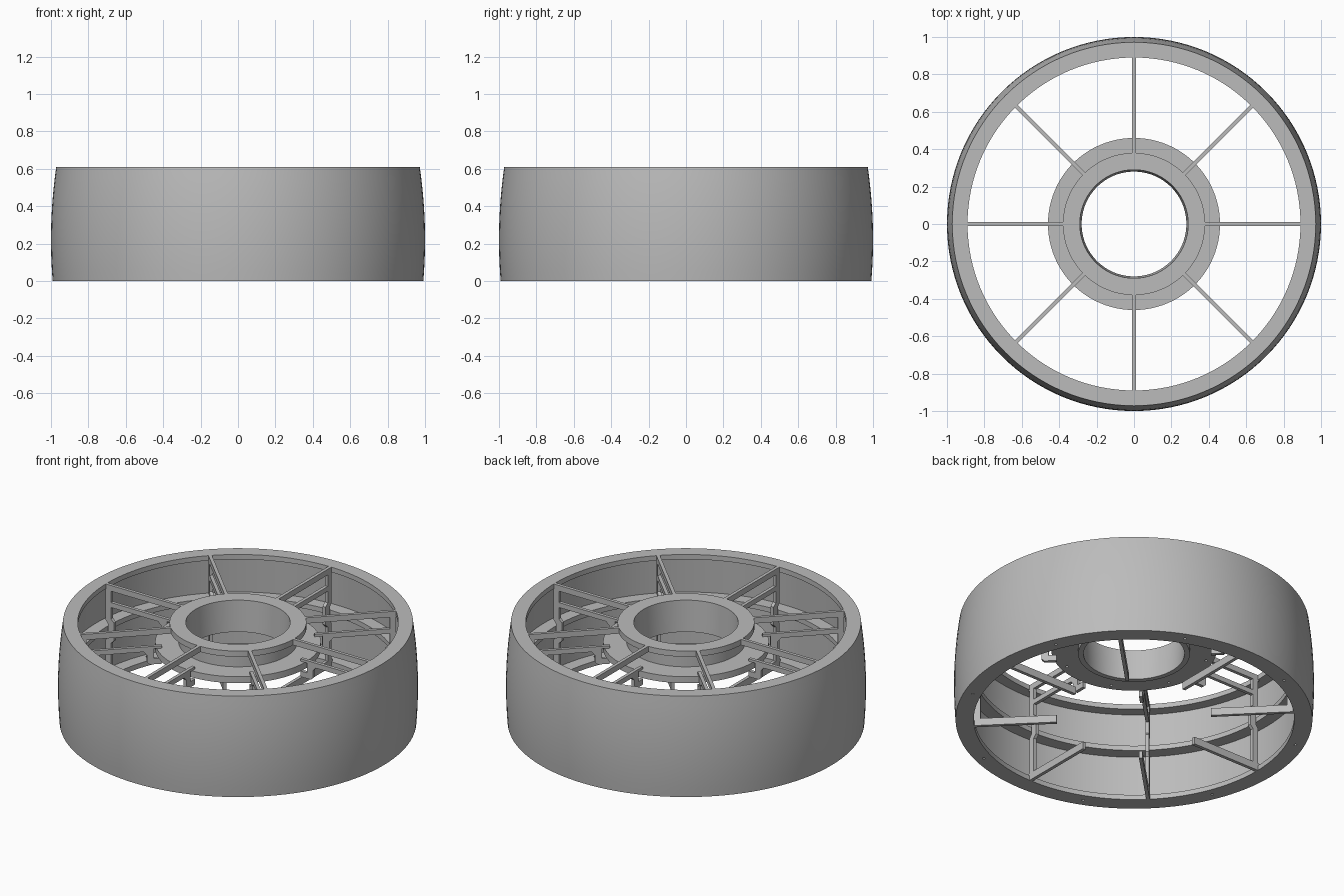
import bpy
import math
from mathutils import Matrix

cube = bpy.data.objects.get("Cube")
if cube:
    bpy.data.objects.remove(cube, do_unlink=True)

grey = bpy.data.materials.new("machined_grey")
grey.use_nodes = True
GREY = (0.5, 0.5, 0.5, 1)
grey.diffuse_color = GREY
grey.node_tree.nodes["Principled BSDF"].inputs["Base Color"].default_value = GREY
H = 0.61


def add_object(name, verts, faces):
    mesh = bpy.data.meshes.new(name)
    mesh.from_pydata(verts, [], faces)
    mesh.materials.append(grey)
    obj = bpy.data.objects.new(name, mesh)
    bpy.context.collection.objects.link(obj)
    return obj


def lathe(name, profile, steps=128):
    """Revolve a closed, counter-clockwise (radius, z) profile about z."""
    n = len(profile)
    verts = [(r * math.cos(a), r * math.sin(a), z)
             for a in (math.tau * i / steps for i in range(steps))
             for r, z in profile]
    faces = []
    for i in range(steps):
        j = (i + 1) % steps
        for k in range(n):
            m = (k + 1) % n
            faces.append((i * n + k, j * n + k, j * n + m, i * n + m))
    obj = add_object(name, verts, faces)
    bpy.ops.object.select_all(action='DESELECT')
    obj.select_set(True)
    bpy.context.view_layer.objects.active = obj
    bpy.ops.object.shade_smooth_by_angle(angle=math.radians(30))
    return obj


def plate(name, outline, thickness, angle):
    """Extrude a counter-clockwise (radius, z) outline and turn it about z."""
    n = len(outline)
    turn = Matrix.Rotation(angle, 4, 'Z')
    verts = [(r, s * thickness / 2, z) for s in (-1, 1) for r, z in outline]
    faces = [tuple(range(n)), tuple(reversed(range(n, 2 * n)))]
    faces += [(k, k + n, (k + 1) % n + n, (k + 1) % n) for k in range(n)]
    obj = add_object(name, verts, faces)
    obj.data.transform(turn)
    return obj


def drill(target, radius, z, size):
    """Cut eight bolt holes midway between the spokes."""
    for i in range(8):
        a = math.tau * (i + 0.5) / 8
        bpy.ops.mesh.primitive_cylinder_add(
            vertices=12, radius=size, depth=0.08,
            location=(radius * math.cos(a), radius * math.sin(a), z))
        cutter = bpy.context.object
        cutter.name = "bolt_hole_cutter"
        cutter.hide_render = True
        cutter.hide_set(True)
        cut = target.modifiers.new("bolt_hole", 'BOOLEAN')
        cut.operation = 'DIFFERENCE'
        cut.solver = 'EXACT'
        cut.object = cutter


# Barrel-shaped outer shell with bottom, middle and top inner flanges
def barrel(z):
    return 1 - (z - 0.22) ** 2 / 5.4


outer = [(barrel(H * i / 10), H * i / 10) for i in range(11)]
inner = [(0.89, H), (0.89, 0.58), (0.955, 0.58),
         (0.965, 0.345), (0.89, 0.345), (0.89, 0.315), (0.965, 0.315),
         (0.965, 0.03), (0.89, 0.03), (0.89, 0)]
shell = lathe("outer_shell", outer + inner)
drill(shell, 0.94, 0.0, 0.008)

# Hub: sleeve with a narrow top flange and a wide lower flange
hub = lathe("hub", [
    (0.28, 0.42), (0.31, 0.42), (0.31, 0.45), (0.46, 0.45), (0.46, 0.49),
    (0.33, 0.49), (0.33, 0.575), (0.38, 0.575), (0.38, H), (0.29, H)])
drill(hub, 0.42, 0.45, 0.008)

# Eight radial frames: top rail, lower rail gripping the hub, post, bottom rail
top_rail = [(0.37, 0.575), (0.87, 0.575), (0.90, 0.575), (0.90, H), (0.37, H)]
lower_rail = [(0.43, 0.395), (0.50, 0.395), (0.515, 0.41), (0.515, 0.455),
              (0.535, 0.475), (0.87, 0.475), (0.87, 0.505), (0.43, 0.505),
              (0.43, 0.49), (0.475, 0.49), (0.475, 0.43), (0.43, 0.43)]
post = [(0.855, 0.03), (0.89, 0.03), (0.89, 0.27), (0.875, 0.29),
        (0.875, 0.37), (0.89, 0.39), (0.89, 0.59), (0.855, 0.59),
        (0.855, 0.405), (0.835, 0.385), (0.835, 0.275), (0.855, 0.255)]
bottom_rail = [(0.43, 0), (0.90, 0), (0.90, 0.045), (0.43, 0.045)]
for i in range(8):
    angle = math.tau * i / 8
    for name, outline in (("top_rail", top_rail), ("lower_rail", lower_rail),
                          ("wall_post", post), ("bottom_rail", bottom_rail)):
        plate(f"{name}_{i + 1}", outline, 0.02, angle)
